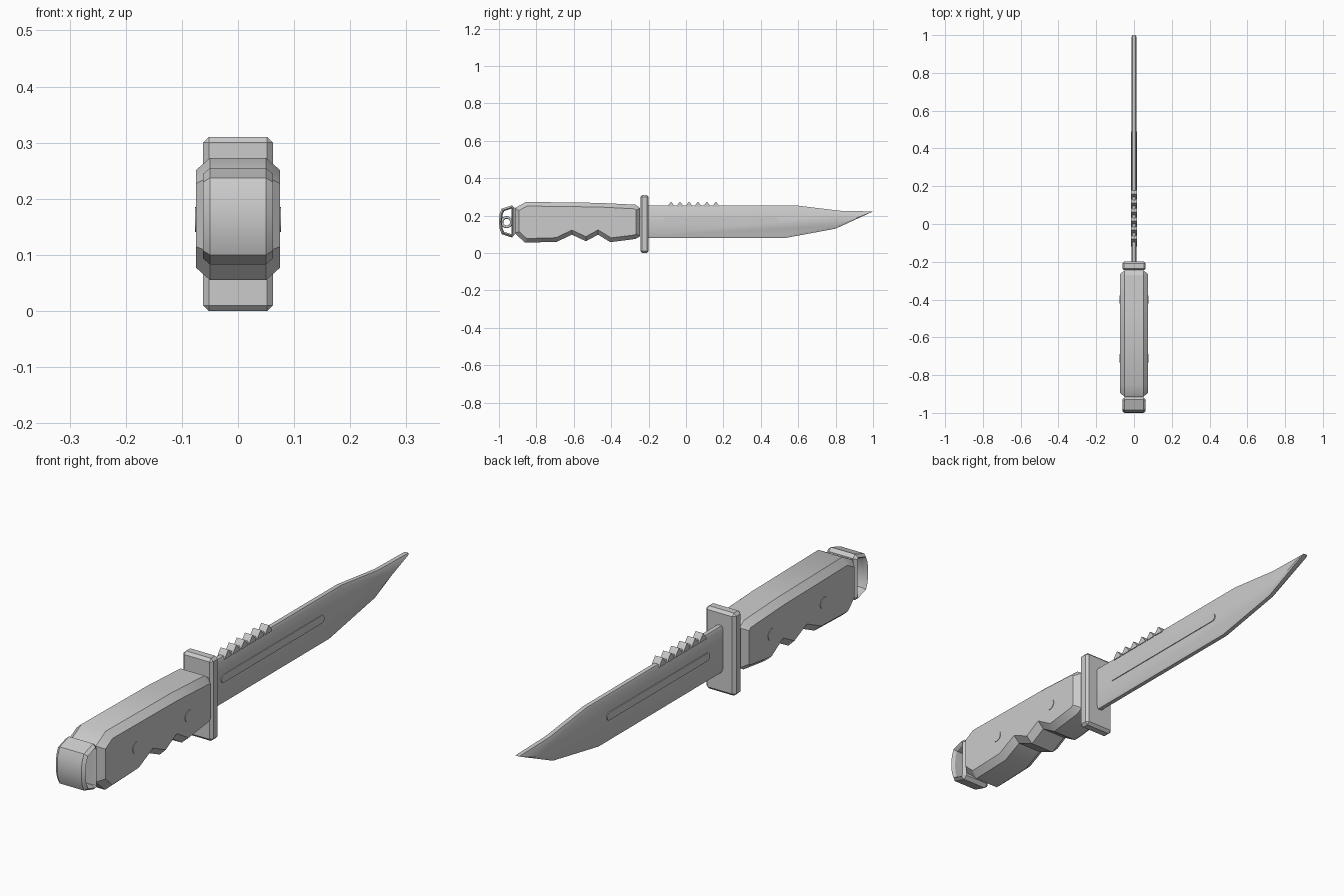
import bpy, bmesh, math
from mathutils import Vector

cube = bpy.data.objects.get("Cube")
if cube:
    bpy.data.objects.remove(cube, do_unlink=True)

GREY = (0.6, 0.6, 0.6, 1)
grey = bpy.data.materials.new("plain grey")
grey.use_nodes = True
grey.diffuse_color = GREY
grey.node_tree.nodes["Principled BSDF"].inputs["Base Color"].default_value = GREY


def finish(name, bm, angle=30):
    bmesh.ops.recalc_face_normals(bm, faces=bm.faces)
    mesh = bpy.data.meshes.new(name)
    bm.to_mesh(mesh)
    bm.free()
    mesh.materials.append(grey)
    obj = bpy.data.objects.new(name, mesh)
    bpy.context.collection.objects.link(obj)
    bpy.ops.object.select_all(action='DESELECT')
    obj.select_set(True)
    bpy.context.view_layer.objects.active = obj
    bpy.ops.object.shade_smooth_by_angle(angle=math.radians(angle))
    return obj


def inset(points, d):
    """Mitred inward offset of a clockwise (y, z) outline."""
    result = []
    for i, p in enumerate(points):
        a = (Vector(p) - Vector(points[i - 1])).normalized()
        b = (Vector(points[(i + 1) % len(points)]) - Vector(p)).normalized()
        na, nb = Vector((a.y, -a.x)), Vector((b.y, -b.x))
        result.append(tuple(Vector(p) + (na + nb) * d / (1 + na.dot(nb))))
    return result


def loft(name, rings, closed=False):
    """Join (x, outline) rings side by side; cap the ends or close the loop."""
    bm = bmesh.new()
    rows = [[bm.verts.new((x, y, z)) for y, z in pts] for x, pts in rings]
    n = len(rows[0])
    pairs = list(zip(rows, rows[1:]))
    if closed:
        pairs.append((rows[-1], rows[0]))
    else:
        bm.faces.new(rows[0])
        bm.faces.new(rows[-1])
    for a, b in pairs:
        for i in range(n):
            j = (i + 1) % n
            bm.faces.new((a[i], a[j], b[j], b[i]))
    return finish(name, bm)


# Grip with finger scallops and chamfered sides
grip = [(-.915, .24), (-.855, .273), (-.465, .268), (-.27, .258), (-.245, .24),
        (-.245, .09), (-.27, .075), (-.405, .058), (-.47, .098), (-.535, .063),
        (-.61, .098), (-.69, .06), (-.86, .055), (-.915, .105)]
side = inset(grip, .022)
loft("grip", [(-.075, side), (-.05, grip), (.05, grip), (.075, side)])

# Blade with a clipped point and chamfered edges
edge = [(-.21, .255), (.6, .253), (.82, .226), (1, .222), (.8, .13), (.53, .08), (-.21, .08)]
flat = [(-.21, .246), (.59, .244), (.81, .209), (.99, .218), (.8, .144), (.525, .092), (-.21, .092)]
loft("blade", [(-.013, flat), (-.008, edge), (.008, edge), (.013, flat)])

# Saw teeth on the spine
for i in range(6):
    y = -.08 + i * .048
    tooth = [(y - .02, .245), (y - .016, .255), (y, .274), (y + .016, .255), (y + .02, .245)]
    loft(f"saw_tooth_{i + 1}", [(-.016, tooth), (.016, tooth)])

# Low rounded rib along both sides of the blade
rib = []
for end, start in ((.475, 90), (-.105, -90)):
    for k in range(9):
        t = math.radians(start - k * 22.5)
        rib.append((end + .015 * math.cos(t), .175 + .015 * math.sin(t)))
loft("blade_rib", [(-.016, rib), (.016, rib)])

# Grip pins
for label, y in (("front", -.71), ("back", -.4)):
    disc = [(y + .022 * math.cos(k * math.pi / 12), .163 + .022 * math.sin(k * math.pi / 12))
            for k in range(24)]
    loft(f"{label}_pin", [(-.077, disc), (.077, disc)])

# Guard
bm = bmesh.new()
bmesh.ops.create_cube(bm, size=1)
for v in bm.verts:
    v.co = (v.co.x * .124, v.co.y * .045 - .222, v.co.z * .31 + .155)
bmesh.ops.bevel(bm, geom=bm.edges[:], offset=.01, segments=1, affect='EDGES')
finish("guard", bm)

# Hollow pommel loop
outer = [(-.985, .237), (-.93, .255), (-.918, .243), (-.918, .096), (-.93, .083),
         (-.985, .1), (-.997, .13), (-1, .168), (-.997, .207)]
chamfer = inset(outer, .009)
hole = inset(outer, .016)
loft("pommel_loop", [(-.05, hole), (-.062, chamfer), (-.05, outer),
                     (.05, outer), (.062, chamfer), (.05, hole)], closed=True)

# Small ring inside the loop
bpy.ops.mesh.primitive_torus_add(location=(0, -.959, .165), rotation=(0, math.pi / 2, 0),
                                 major_radius=.025, minor_radius=.007,
                                 major_segments=24, minor_segments=8)
ring = bpy.context.object
ring.name = "lanyard_ring"
ring.data.materials.append(grey)
bpy.ops.object.shade_smooth_by_angle(angle=math.radians(60))
